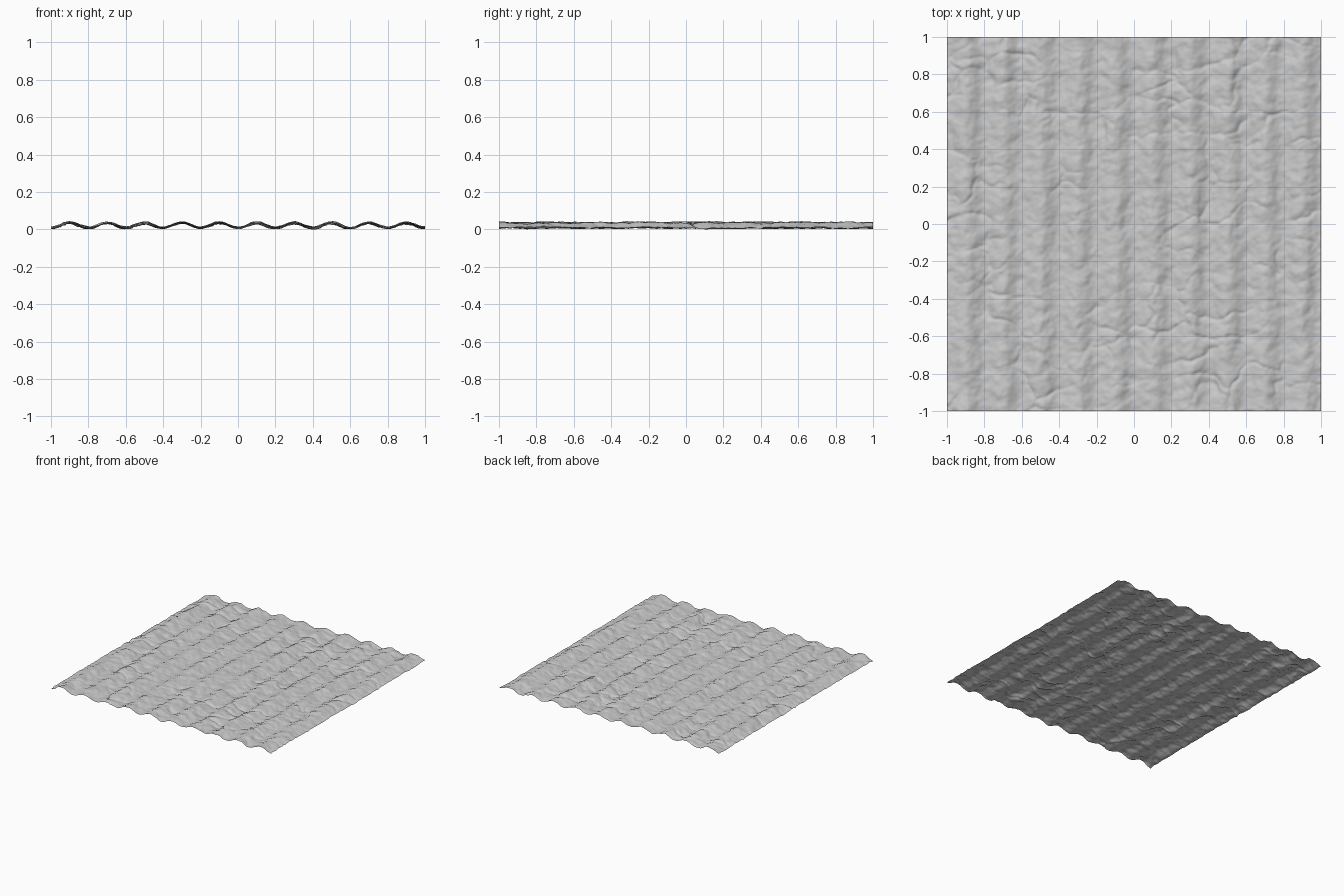
import bpy, bmesh, math
from mathutils import Vector, noise

if "Cube" in bpy.data.objects:
    bpy.data.objects.remove(bpy.data.objects["Cube"])

N = 240            # grid resolution
PERIOD = 0.2       # furrow spacing


def soil_height(x, y):
    p = Vector((x, y, 0.37))
    # Ploughed ridges running front to back, gently meandering
    shift = 0.012 * noise.noise(p * 2.5)
    ridge = 0.5 - 0.5 * math.cos(2 * math.pi * (x + shift) / PERIOD)
    z = 0.011 + 0.027 * ridge
    # Broad lumps and fine crumbs
    z += 0.0055 * noise.noise(p * 7 + Vector((3, 8, 1)))
    z += 0.0055 * noise.fractal(p * 18, 0.9, 2.0, 4)
    # Broken clods: warped cells with grooves that fade in and out
    warp = noise.noise_vector(p * 5) * 0.5 + noise.noise_vector(p * 16) * 0.14
    q = Vector((x * 3.6, y * 5.2, 0)) + warp
    q.z = 0
    dist, _ = noise.voronoi(q)
    fade = min(1, max(0, 0.45 + 1.3 * noise.noise(p * 4 + Vector((9, 2, 5)))))
    z -= 0.010 * fade * math.exp(-(dist[1] - dist[0]) / 0.07)
    return z


# Soil sheet
bm = bmesh.new()
bmesh.ops.create_grid(bm, x_segments=N, y_segments=N, size=1.0)
for v in bm.verts:
    v.co.z = soil_height(v.co.x, v.co.y)

# Rest the sheet on z = 0 and soften the extremes
for v in bm.verts:
    z = v.co.z
    if z < 0.006:
        z = 0.006 * math.exp((z - 0.006) / 0.006)
    v.co.z = min(z, 0.054)
low = min(v.co.z for v in bm.verts)
for v in bm.verts:
    v.co.z -= low
for f in bm.faces:
    f.smooth = True

mesh = bpy.data.meshes.new("ploughed_soil")
bm.to_mesh(mesh)
bm.free()
soil = bpy.data.objects.new("ploughed_soil", mesh)
bpy.context.collection.objects.link(soil)
